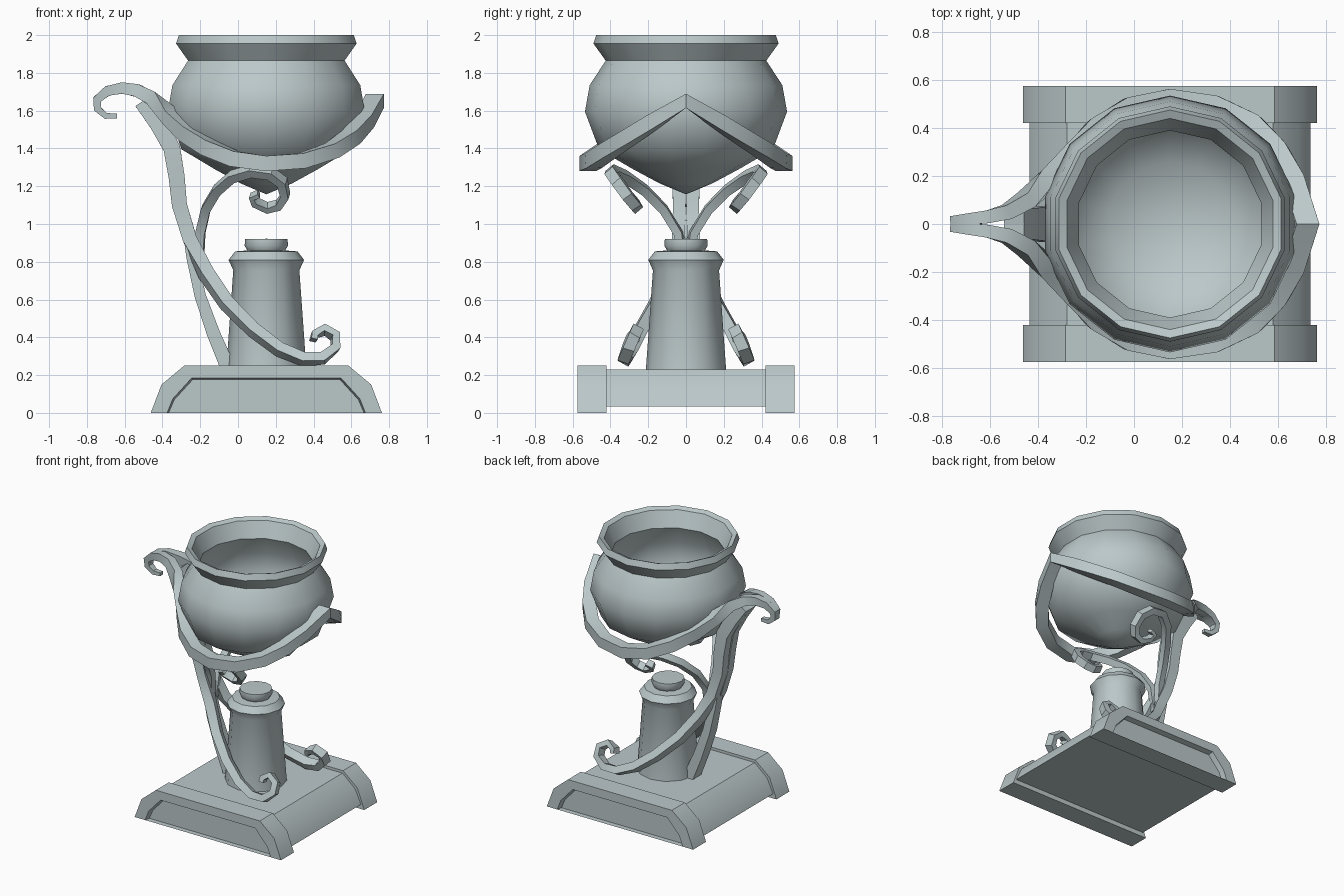
import bpy, bmesh, math
from mathutils import Vector

cube = bpy.data.objects.get("Cube")
if cube:
    bpy.data.objects.remove(cube, do_unlink=True)

CX = 0.15  # shared axis of base, pillar and bowl

colour = (0.50, 0.58, 0.59, 1.0)
metal = bpy.data.materials.new("pale blue grey metal")
metal.use_nodes = True
metal.diffuse_color = colour
metal.node_tree.nodes["Principled BSDF"].inputs["Base Color"].default_value = colour


def loft(name, rings, sharp=40, cap_start=True, cap_end=True):
    """Skin a list of closed rings of points."""
    bm = bmesh.new()
    loops = [[bm.verts.new(p) for p in ring] for ring in rings]
    count = len(loops[0])
    for a, b in zip(loops, loops[1:]):
        for i in range(count):
            j = (i + 1) % count
            bm.faces.new((a[i], a[j], b[j], b[i]))
    if cap_start:
        bm.faces.new(loops[0][::-1])
    if cap_end:
        bm.faces.new(loops[-1])
    bmesh.ops.remove_doubles(bm, verts=bm.verts, dist=0.0005)
    bmesh.ops.recalc_face_normals(bm, faces=bm.faces)
    mesh = bpy.data.meshes.new(name)
    bm.to_mesh(mesh)
    bm.free()
    mesh.materials.append(metal)
    mesh.shade_smooth()
    mesh.set_sharp_from_angle(angle=math.radians(sharp))
    obj = bpy.data.objects.new(name, mesh)
    bpy.context.collection.objects.link(obj)
    return obj


def lathe(name, profile, sides):
    rings = []
    for r, z in profile:
        angles = [math.pi / 2 + math.tau * i / sides for i in range(sides)]
        rings.append([(CX + r * math.cos(a), r * math.sin(a), z) for a in angles])
    return loft(name, rings, 40, profile[0][0] > 0, profile[-1][0] > 0)


def arch(half, y):
    """Symmetric arch outline in the plane y, from half widths and heights."""
    right = [(CX + w, y, z) for w, z in half]
    left = [(CX - w, y, z) for w, z in reversed(half)]
    return right + left


def ribbon(name, path, width, thick, hint, start=None, mirror=True):
    """Sweep a tapering rectangle along a path, on both sides if mirrored.
    hint(point) gives the width direction; sizes are (start, middle, end)."""
    pts = [Vector(p) for p in path]
    last = len(pts) - 1

    def size(s, t):
        k = t * 2
        return s[0] + (s[1] - s[0]) * k if k < 1 else s[1] + (s[2] - s[1]) * (k - 1)

    for side, sign in (("left", 1), ("right", -1)) if mirror else (("", 1),):
        rings = []
        for i, p in enumerate(pts):
            before = (p - pts[i - 1]).normalized() if i else Vector()
            after = (pts[i + 1] - p).normalized() if i < last else Vector()
            tangent = (before + after).normalized()
            if i == 0 and start:
                tangent = Vector(start)
            across = Vector(hint(p))
            across = (across - tangent * across.dot(tangent)).normalized()
            up = tangent.cross(across)
            w = across * size(width, i / last) / 2
            h = up * size(thick, i / last) / 2
            corners = (p + w + h, p - w + h, p - w - h, p + w - h)
            rings.append([(c.x, c.y * sign, c.z) for c in corners])
        loft((name + "_" + side).strip("_"), rings, 35)


# Base slab with a framed, recessed cap at the front and back
slab = [(0.585, 0.035), (0.535, 0.14), (0.43, 0.23)]
loft("base_slab", [arch(slab, -0.45), arch(slab, 0.45)], 40)
outer = [(0.612, 0), (0.555, 0.15), (0.435, 0.25)]
inner = [(0.525, 0), (0.495, 0.075), (0.395, 0.185)]
panel = [(0.517, 0), (0.487, 0.07), (0.39, 0.176)]
for name, s in (("front", -1), ("back", 1)):
    loft("base_cap_" + name, [arch(outer, s * 0.42), arch(outer, s * 0.575),
                              arch(inner, s * 0.575), arch(panel, s * 0.535)], 30)

# Pillar with collar and knob
lathe("pillar", [(0.213, 0.22), (0.175, 0.755), (0.2, 0.81), (0.165, 0.855),
                 (0.1, 0.86), (0.115, 0.885), (0.112, 0.92), (0, 0.922)], 12)

# Hollow round bowl with a flared rim
lathe("bowl", [(0, 1.157), (0.14, 1.215), (0.28, 1.29), (0.46, 1.395), (0.535, 1.595),
               (0.51, 1.735), (0.425, 1.865), (0.49, 1.955), (0.475, 2.0),
               (0.44, 1.985), (0.39, 1.87), (0.46, 1.73), (0.48, 1.595),
               (0.42, 1.42), (0.26, 1.3), (0, 1.24)], 14)


# Cradle ring: peak on one side, running round the bowl into a scroll
def ring_hint(p):
    return (p.x - CX, p.y, 0) if p.y > 0.12 or p.x > 0 else (0, 1, 0)


ribbon("cradle_ring",
       [(0.725, 0, 1.652), (0.67, 0.17, 1.545), (0.6, 0.3, 1.46), (0.5, 0.41, 1.39),
        (0.34, 0.49, 1.335), (0.15, 0.52, 1.32), (-0.02, 0.485, 1.345),
        (-0.16, 0.4, 1.405), (-0.27, 0.28, 1.48), (-0.36, 0.18, 1.57),
        (-0.45, 0.1, 1.66), (-0.53, 0.05, 1.705), (-0.61, 0.03, 1.72),
        (-0.69, 0.02, 1.705), (-0.745, 0.013, 1.66), (-0.745, 0.01, 1.61),
        (-0.7, 0.008, 1.572), (-0.64, 0.008, 1.572)],
       (0.095, 0.08, 0.016), (0.075, 0.085, 0.025), ring_hint, start=(0, 1, 0))

# Long curved legs ending in scrolled feet
ribbon("scroll_leg",
       [(-0.5, 0.025, 1.65), (-0.42, 0.035, 1.53), (-0.35, 0.04, 1.4),
        (-0.325, 0.04, 1.25), (-0.31, 0.035, 1.1), (-0.255, 0.04, 0.92),
        (-0.17, 0.08, 0.74), (-0.06, 0.16, 0.58), (0.08, 0.24, 0.44),
        (0.22, 0.29, 0.335), (0.35, 0.32, 0.283), (0.45, 0.325, 0.29),
        (0.515, 0.305, 0.345), (0.515, 0.28, 0.405), (0.46, 0.26, 0.44),
        (0.405, 0.27, 0.415), (0.4, 0.28, 0.385)],
       (0.07, 0.065, 0.06), (0.1, 0.06, 0.035),
       lambda p: (0, 1, 0) if p.z > 0.8 else (0.25, 0.9, 0.45))

# Short central leg behind the pillar
ribbon("back_leg",
       [(-0.28, 0, 1.05), (-0.245, 0, 0.82), (-0.2, 0, 0.62), (-0.13, 0, 0.42),
        (-0.045, 0, 0.22)],
       (0.06, 0.09, 0.1), (0.05, 0.06, 0.08), lambda p: (0, 1, 0), mirror=False)

# Forked arms curling under the bowl
ribbon("bowl_arm",
       [(-0.21, 0.015, 0.76), (-0.2, 0.04, 0.95), (-0.17, 0.12, 1.08),
        (-0.11, 0.22, 1.18), (-0.03, 0.32, 1.25), (0.07, 0.39, 1.28),
        (0.17, 0.395, 1.268), (0.235, 0.36, 1.22), (0.25, 0.31, 1.15),
        (0.215, 0.27, 1.1), (0.155, 0.26, 1.085), (0.09, 0.275, 1.115),
        (0.075, 0.3, 1.145), (0.11, 0.31, 1.16)],
       (0.04, 0.06, 0.05), (0.05, 0.05, 0.025),
       lambda p: (-0.2, 0.75, -0.62))
